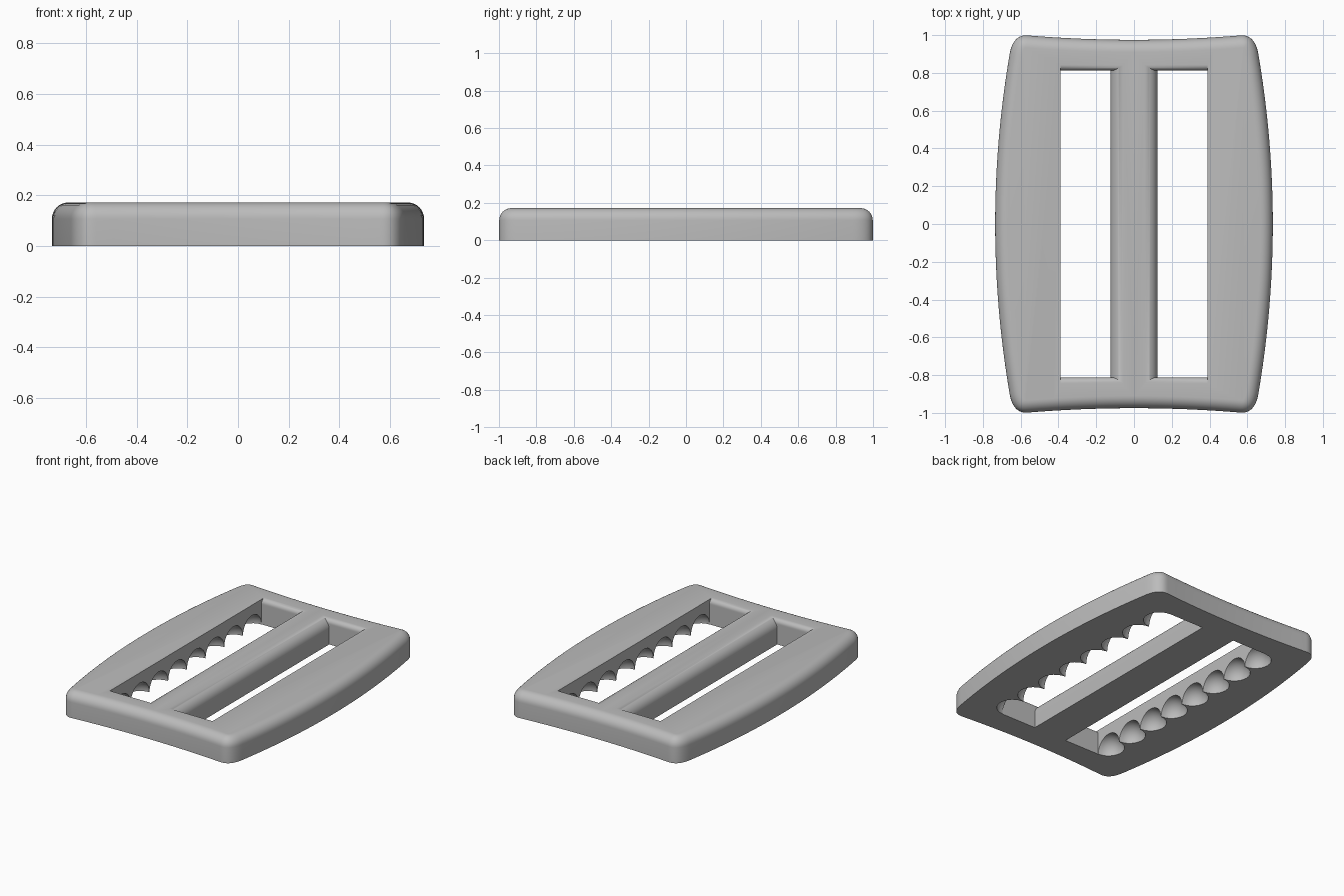
import bpy, bmesh, math
from mathutils import Vector

cube = bpy.data.objects.get("Cube")
if cube:
    bpy.data.objects.remove(cube, do_unlink=True)

HEIGHT = 0.172
ROUND = 0.065
SLOT_IN, SLOT_OUT, SLOT_END = 0.125, 0.39, 0.813

grey = bpy.data.materials.new("plain grey")
grey.use_nodes = True
grey.diffuse_color = (0.5, 0.5, 0.5, 1)
grey.node_tree.nodes["Principled BSDF"].inputs["Base Color"].default_value = (0.5, 0.5, 0.5, 1)


def make_object(name, bm):
    bmesh.ops.recalc_face_normals(bm, faces=bm.faces)
    mesh = bpy.data.meshes.new(name)
    bm.to_mesh(mesh)
    bm.free()
    mesh.materials.append(grey)
    obj = bpy.data.objects.new(name, mesh)
    bpy.context.collection.objects.link(obj)
    return obj


def loft(bm, rings):
    """Skin a stack of matching closed rings and cap both ends."""
    rows = [[bm.verts.new(p) for p in ring] for ring in rings]
    n = len(rows[0])
    for a, b in zip(rows, rows[1:]):
        for i in range(n):
            j = (i + 1) % n
            bm.faces.new((a[i], a[j], b[j], b[i]))
    bm.faces.new(rows[0][::-1])
    bm.faces.new(rows[-1])


def fillet(z, radius):
    """Horizontal set-back of a rounded top edge at height z."""
    rise = min(max(z - (HEIGHT - radius), 0), radius)
    return radius - math.sqrt(radius ** 2 - rise ** 2)


def quarter_outline():
    """Bowed side, round corner and slightly hollow end."""
    pts = []
    for i in range(13):
        y = 0.89 * i / 12
        pts.append(Vector((0.735 - 0.075 * (y / 0.89) ** 2, y)))
    a, b, c = pts[-1], Vector((0.643, 1.007)), Vector((0.56, 0.998))
    for i in range(1, 13):
        t = i / 12
        pts.append(a * (1 - t) ** 2 + b * 2 * t * (1 - t) + c * t * t)
    for i in range(1, 9):
        x = 0.56 * (1 - i / 8)
        pts.append(Vector((x, 0.975 + 0.023 * (x / 0.56) ** 2)))
    return pts


# Outline mirrored into all four quarters
q = quarter_outline()
half = q + [Vector((-p.x, p.y)) for p in q[-2::-1]]
outline = half + [Vector((p.x, -p.y)) for p in half[-2:0:-1]]


def inset(dist, z):
    ring = []
    for i, p in enumerate(outline):
        d = (outline[(i + 1) % len(outline)] - outline[i - 1]).normalized()
        ring.append((p.x - d.y * dist, p.y + d.x * dist, z))
    return ring


# Frame body with a rounded top rim
bm = bmesh.new()
rings = [inset(0, 0)]
for i in range(9):
    a = math.pi / 2 * i / 8
    rings.append(inset(ROUND * (1 - math.cos(a)), HEIGHT - ROUND * (1 - math.sin(a))))
loft(bm, rings)
frame = make_object("buckle_frame", bm)


# Slot cutters, flared at the top to round the centre bar and the end rails
def slot_ring(z, side):
    x_in = SLOT_IN - fillet(z, 0.07)
    y = SLOT_END + fillet(z, 0.03)
    return [(side * x_in, -y, z), (side * SLOT_OUT, -y, z),
            (side * SLOT_OUT, y, z), (side * x_in, y, z)]


bm = bmesh.new()
levels = [-0.1] + [HEIGHT - 0.07 + 0.07 * math.sin(math.pi / 2 * i / 14) for i in range(15)]
for side in (-1, 1):
    rings = [slot_ring(z, side) for z in levels]
    rings.append([(x, y, HEIGHT + 0.1) for x, y, z in rings[-1]])
    loft(bm, rings)
slots = make_object("slot_cutter", bm)

# Round scoops that leave gripping teeth under the outer slot walls
bm = bmesh.new()
pitch = 2 * SLOT_END / 8
for side in (-1, 1):
    for i in range(8):
        made = bmesh.ops.create_uvsphere(bm, u_segments=24, v_segments=14, radius=0.1)
        bmesh.ops.translate(bm, verts=made["verts"],
                            vec=(side * SLOT_OUT, (i - 3.5) * pitch, 0.001))
scoops = make_object("scoop_cutter", bm)

# Cut the openings and finish the surface
bpy.ops.object.select_all(action='DESELECT')
bpy.context.view_layer.objects.active = frame
frame.select_set(True)
for cutter in (slots, scoops):
    mod = frame.modifiers.new(cutter.name, 'BOOLEAN')
    mod.operation = 'DIFFERENCE'
    mod.solver = 'EXACT'
    mod.object = cutter
    bpy.ops.object.modifier_apply(modifier=mod.name)
    bpy.data.objects.remove(cutter, do_unlink=True)
bpy.ops.object.shade_smooth_by_angle(angle=math.radians(30))
